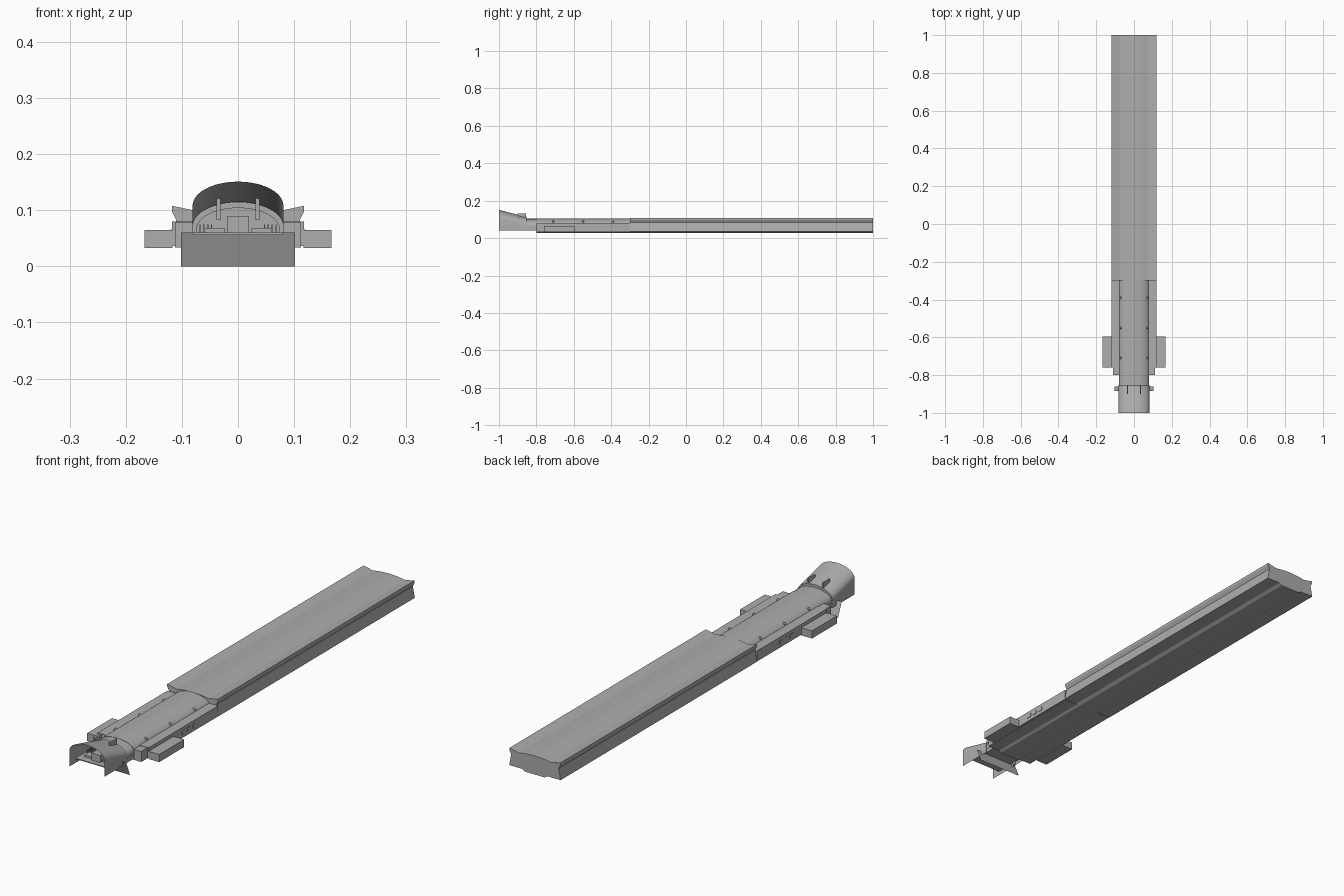
import bpy, bmesh, math

if "Cube" in bpy.data.objects:
    bpy.data.objects.remove(bpy.data.objects["Cube"])

GREY = bpy.data.materials.new("hull_grey")
GREY.diffuse_color = (0.42, 0.42, 0.42, 1)
GREY.use_nodes = True
GREY.node_tree.nodes["Principled BSDF"].inputs["Base Color"].default_value = GREY.diffuse_color


def finish(name, bm, smooth=False, fix=True):
    if fix:
        bmesh.ops.recalc_face_normals(bm, faces=bm.faces)
    me = bpy.data.meshes.new(name)
    bm.to_mesh(me)
    bm.free()
    ob = bpy.data.objects.new(name, me)
    bpy.context.collection.objects.link(ob)
    me.materials.append(GREY)
    if smooth:
        bpy.context.view_layer.objects.active = ob
        ob.select_set(True)
        bpy.ops.object.shade_smooth_by_angle(angle=math.radians(30))
        ob.select_set(False)
    return ob


def box(name, x0, x1, y0, y1, z0, z1):
    bm = bmesh.new()
    bmesh.ops.create_cube(bm, size=1)
    for v in bm.verts:
        v.co = ((x0 + x1) / 2 + v.co.x * (x1 - x0),
                (y0 + y1) / 2 + v.co.y * (y1 - y0),
                (z0 + z1) / 2 + v.co.z * (z1 - z0))
    return finish(name, bm)


def loft(name, sections, closed=True, caps=True, smooth=True):
    """Join (y, [(x, z), ...]) cross-sections along y."""
    bm = bmesh.new()
    rings = [[bm.verts.new((x, y, z)) for x, z in pts] for y, pts in sections]
    n = len(rings[0])
    for a, b in zip(rings, rings[1:]):
        for i in range(n if closed else n - 1):
            j = (i + 1) % n
            bm.faces.new((a[i], a[j], b[j], b[i]))
    if caps:
        bm.faces.new(rings[0])
        bm.faces.new(rings[-1])
    return finish(name, bm, smooth)


def arch(half, base, spring, top, n=24):
    """Open arch: straight legs and a half-ellipse crown."""
    crown = [(half * math.cos(math.pi * i / n),
              spring + (top - spring) * math.sin(math.pi * i / n)) for i in range(n + 1)]
    return [(half, base)] + crown + [(-half, base)]


def mirror_profile(right):
    """Right half runs from top centre to bottom centre."""
    return right + [(-x, z) for x, z in reversed(right) if x > 0]


# long rear body: raised lips, undercut band and flared lower wall
rear = mirror_profile([(0, .106), (.04, .104), (.075, .099), (.118, .108), (.118, .098),
                       (.110, .083), (.119, .036), (0, .036)])
loft("rear_body", [(-.30, rear), (1.0, rear)], smooth=False)

# keel under the whole length
keel = [(-.06, .037), (.06, .037), (.045, .028), (-.045, .028)]
loft("keel", [(-.80, keel), (1.0, keel)], smooth=False)

# rounded fuselage between hood and rear body
loft("fuselage", [(-.80, arch(.08, .04, .07, .105)), (-.29, arch(.08, .04, .07, .105))])
loft("front_tube", [(-.86, arch(.079, .04, .068, .104)), (-.80, arch(.079, .04, .068, .104))],
     closed=False, caps=False)

# ring at the back of the hood
outer, inner = arch(.081, .04, .072, .115), arch(.074, .04, .066, .104)
loft("hood_ring", [(-.865, outer + inner[::-1]), (-.852, outer + inner[::-1])])

# flared thin intake hood
loft("hood", [(-1.0, arch(.081, .04, .108, .151)), (-.86, arch(.081, .04, .072, .115))],
     closed=False, caps=False)

# slanted cross plate under the hood
bm = bmesh.new()
bm.faces.new([bm.verts.new(p) for p in ((-.102, -.86, 0), (.102, -.86, 0),
                                        (.102, -.885, .06), (-.102, -.885, .06))])
finish("cross_plate", bm, fix=False)

# deck and inner machinery
box("hood_deck", -.08, .08, -.96, -.80, .056, .060)
box("center_block", -.02, .02, -.94, -.80, .060, .090)
for s in (-1, 1):
    side = "right" if s > 0 else "left"

    def sbox(name, x0, x1, *r):
        a, b = sorted((s * x0, s * x1))
        return box(side + "_" + name, a, b, *r)

    sbox("side_shelf", .07, .118, -.76, -.30, .036, .080)
    sbox("shelf_nose", .07, .112, -.80, -.76, .036, .078)
    sbox("side_pod", .117, .167, -.76, -.595, .033, .065)
    sbox("hood_post", .031, .038, -.90, -.855, .083, .132)
    sbox("inner_rail", .024, .060, -.93, -.87, .060, .068)
    # small fins on the deck
    for i in range(4):
        sbox("deck_fin_%d" % i, .046 + i * .007, .048 + i * .007, -.90, -.86, .060, .075)
    # bolts along the fuselage
    for i, y in enumerate((-.71, -.55, -.39)):
        bm = bmesh.new()
        bmesh.ops.create_uvsphere(bm, u_segments=10, v_segments=6, radius=.006)
        bmesh.ops.translate(bm, verts=bm.verts, vec=(s * .071, y, .088))
        finish("%s_bolt_%d" % (side, i), bm, True)
    # vents on the shelf side
    for i in range(3):
        sbox("vent_%d" % i, .117, .120, -.54 + i * .035, -.52 + i * .035, .050, .066)

# floor below the shelves
box("belly_floor", -.112, .112, -.80, -.30, .034, .040)
